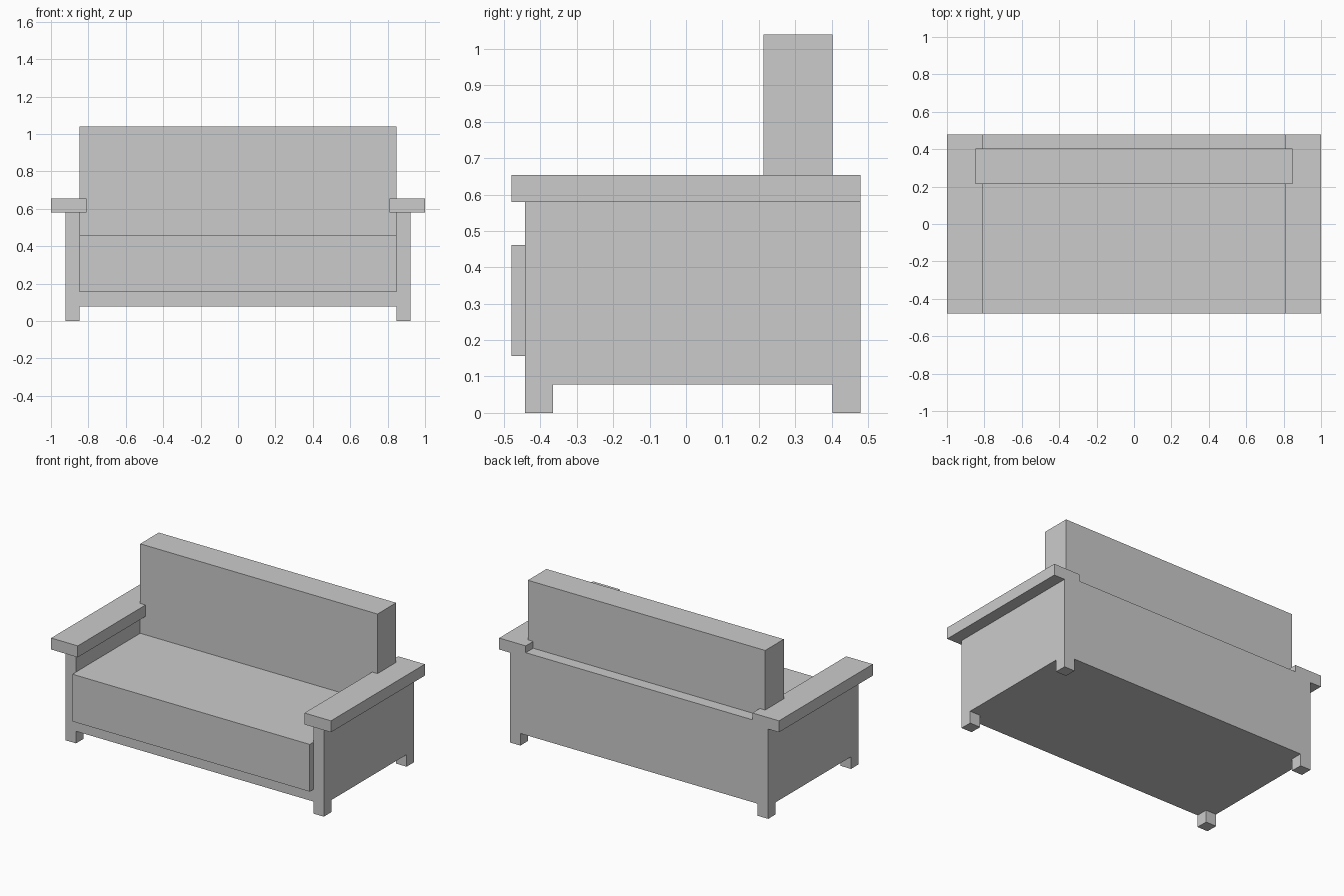
import bpy, bmesh
from mathutils import Vector

if "Cube" in bpy.data.objects:
    bpy.data.objects.remove(bpy.data.objects["Cube"])


def box(name, lo, hi):
    """Axis-aligned box between two opposite corners."""
    lo, hi = Vector(lo), Vector(hi)
    bm = bmesh.new()
    bmesh.ops.create_cube(bm, size=1)
    bmesh.ops.scale(bm, vec=hi - lo, verts=bm.verts)
    bmesh.ops.translate(bm, vec=(lo + hi) / 2, verts=bm.verts)
    mesh = bpy.data.meshes.new(name)
    bm.to_mesh(mesh)
    bm.free()
    obj = bpy.data.objects.new(name, mesh)
    bpy.context.collection.objects.link(obj)
    return obj


def profile_panel(name, points, x0, x1):
    """Extrude a (y, z) outline along x."""
    bm = bmesh.new()
    face = bm.faces.new([bm.verts.new((x0, y, z)) for y, z in points])
    ext = bmesh.ops.extrude_face_region(bm, geom=[face])["geom"]
    moved = [v for v in ext if isinstance(v, bmesh.types.BMVert)]
    bmesh.ops.translate(bm, vec=(x1 - x0, 0, 0), verts=moved)
    bmesh.ops.recalc_face_normals(bm, faces=bm.faces)
    mesh = bpy.data.meshes.new(name)
    bm.to_mesh(mesh)
    bm.free()
    obj = bpy.data.objects.new(name, mesh)
    bpy.context.collection.objects.link(obj)
    return obj


INNER, OUTER = 0.848, 0.923      # side panel faces
FRONT, BACK = -0.442, 0.479      # frame depth
LEG, CLEAR = 0.076, 0.078        # leg width, ground clearance
ARM_Z, ARM_TOP = 0.58, 0.654

# Side panels with legs cut into the bottom edge, and armrests on top
side = [(FRONT, 0), (FRONT + LEG, 0), (FRONT + LEG, CLEAR), (BACK - LEG, CLEAR),
        (BACK - LEG, 0), (BACK, 0), (BACK, ARM_Z), (FRONT, ARM_Z)]
for label, s in (("left", -1), ("right", 1)):
    xs = sorted((s * INNER, s * OUTER))
    profile_panel(f"{label}_side_panel", side, *xs)
    xs = sorted((s * 0.81, s * 1.0))
    box(f"{label}_armrest", (xs[0], -0.479, ARM_Z), (xs[1], BACK, ARM_TOP))

# Base frame and rear panel
box("base_frame", (-INNER, FRONT, CLEAR), (INNER, 0.403, 0.156))
box("rear_panel", (-INNER, 0.403, CLEAR), (INNER, BACK, 0.61))

# Seat and backrest cushions
box("seat_cushion", (-INNER, -0.479, 0.156), (INNER, 0.403, 0.461))
box("back_cushion", (-INNER, 0.213, 0.461), (INNER, 0.403, 1.039))
